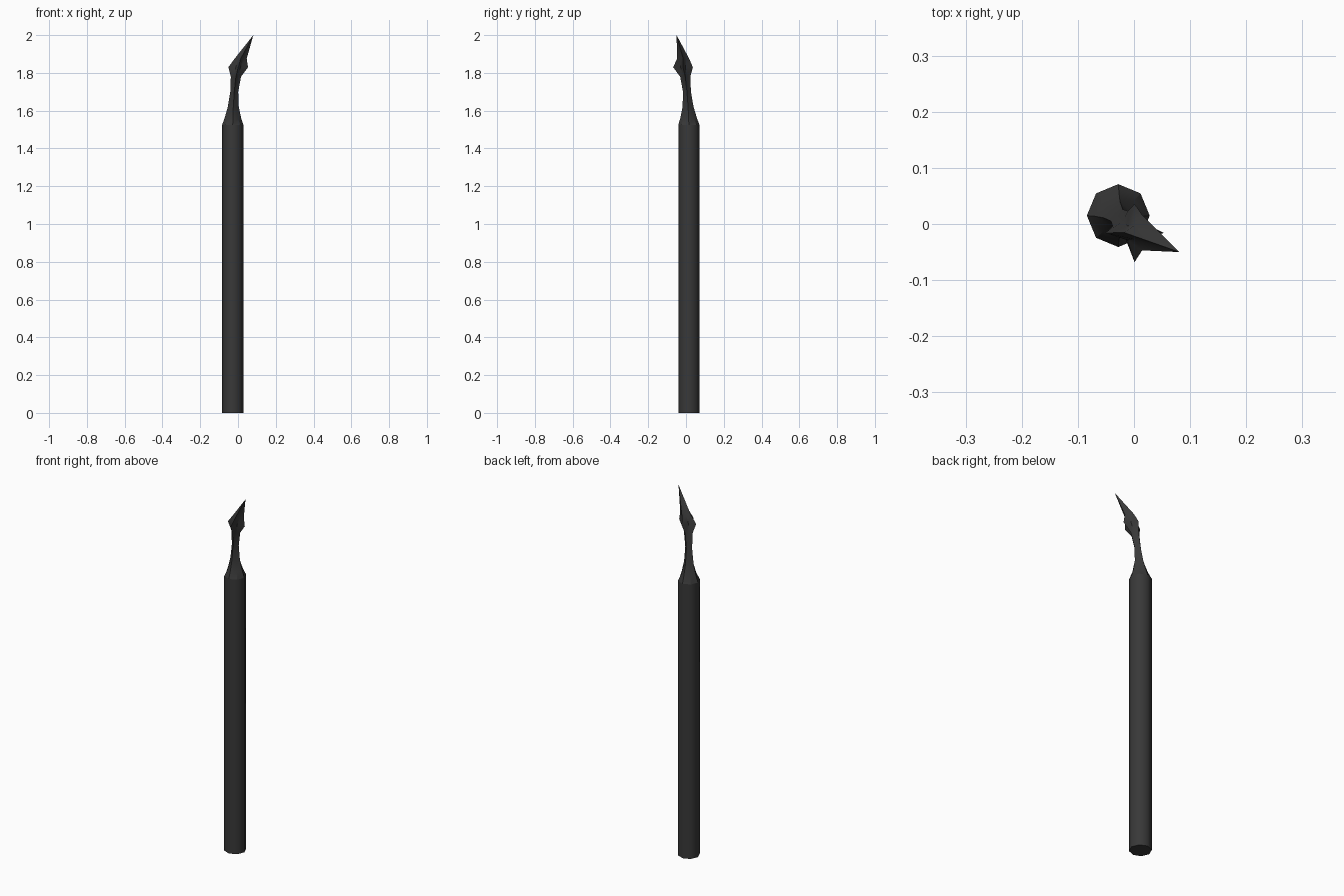
import bpy, bmesh, math
from mathutils import Vector

if "Cube" in bpy.data.objects:
    bpy.data.objects.remove(bpy.data.objects["Cube"])

mat = bpy.data.materials.new("dark charcoal")
mat.diffuse_color = (0.04, 0.04, 0.04, 1)
mat.use_nodes = True
mat.node_tree.nodes["Principled BSDF"].inputs["Base Color"].default_value = mat.diffuse_color


def loft(name, rings, tip=None, cap_bottom=False, angle=30):
    """Eight-sided loft; ring = (z, cx, cy, ridge radius, groove radius)."""
    bm = bmesh.new()
    loops = []
    for z, cx, cy, ridge, groove in rings:
        loop = []
        for i in range(8):
            a = math.radians(45 * i)
            r = groove if i % 2 else ridge
            loop.append(bm.verts.new((cx + r * math.cos(a), cy + r * math.sin(a), z)))
        loops.append(loop)
    for lo, hi in zip(loops, loops[1:]):
        for i in range(8):
            j = (i + 1) % 8
            bm.faces.new((lo[i], lo[j], hi[j], hi[i]))
    if cap_bottom:
        bm.faces.new(loops[0][::-1])
    if tip:
        apex = bm.verts.new(tip)
        for i in range(8):
            bm.faces.new((loops[-1][i], loops[-1][(i + 1) % 8], apex))
    bm.normal_update()
    mesh = bpy.data.meshes.new(name)
    bm.to_mesh(mesh)
    bm.free()
    mesh.materials.append(mat)
    ob = bpy.data.objects.new(name, mesh)
    bpy.context.collection.objects.link(ob)
    bpy.ops.object.select_all(action='DESELECT')
    ob.select_set(True)
    bpy.context.view_layer.objects.active = ob
    bpy.ops.object.shade_smooth_by_angle(angle=math.radians(angle))
    return ob


# Octagonal shaft
loft("shaft", [(0, -.028, .015, .056, .056), (1.525, -.028, .015, .056, .056)],
     cap_bottom=True, angle=50)

# Fluted neck flaring into a four-pointed barb with a leaning spike
loft("spear_head", [
    (1.525, -.028, .015, .056, .056),
    (1.56, -.027, .014, .044, .039),
    (1.62, -.025, .011, .029, .021),
    (1.70, -.020, .005, .021, .012),
    (1.78, -.011, -.004, .027, .013),
    (1.83, .001, -.016, .052, .018),
    (1.875, .014, -.015, .032, .018),
], tip=(.081, -.05, 2.0))
